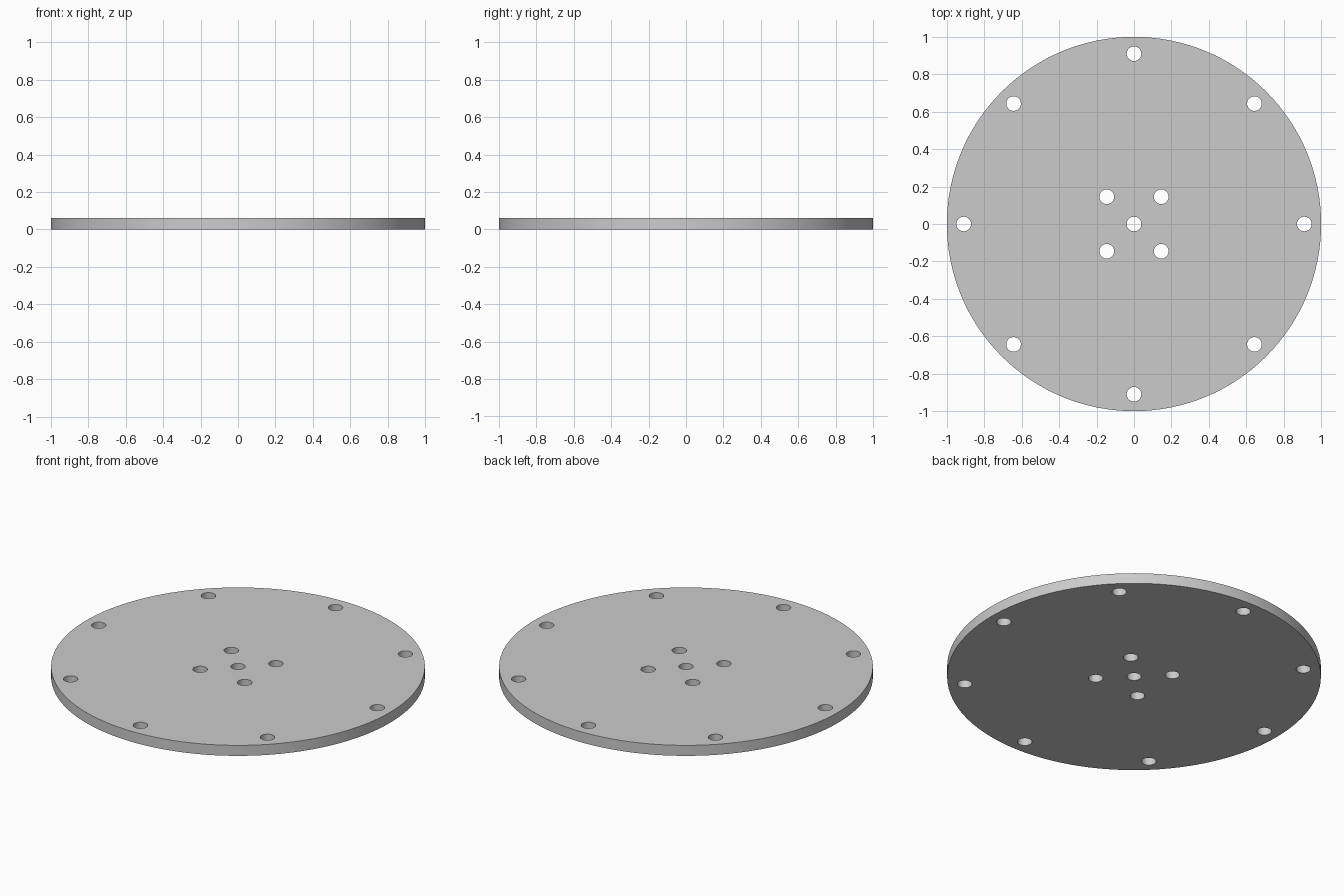
import bpy, bmesh
from math import sin, cos, pi, radians
from mathutils import Matrix

if "Cube" in bpy.data.objects:
    bpy.data.objects.remove(bpy.data.objects["Cube"])

THICK = 0.062
HOLE_R = 0.039


def add_cylinder(bm, x, y, radius, z0, z1, sides):
    bmesh.ops.create_cone(bm, cap_ends=True, segments=sides, radius1=radius, radius2=radius,
                          depth=z1 - z0, matrix=Matrix.Translation((x, y, (z0 + z1) / 2)))


def make_object(name, bm):
    mesh = bpy.data.meshes.new(name)
    bm.to_mesh(mesh)
    bm.free()
    obj = bpy.data.objects.new(name, mesh)
    bpy.context.collection.objects.link(obj)
    return obj


def ring(count, radius, start):
    return [(radius * cos(start + 2 * pi * i / count), radius * sin(start + 2 * pi * i / count))
            for i in range(count)]


# Round plate
bm = bmesh.new()
add_cylinder(bm, 0, 0, 1.0, 0, THICK, 128)
plate = make_object("round_plate", bm)

# Through holes: centre, inner square of four, outer ring of eight
bm = bmesh.new()
for x, y in [(0, 0)] + ring(4, 0.206, pi / 4) + ring(8, 0.91, 0):
    add_cylinder(bm, x, y, HOLE_R, -0.1, THICK + 0.1, 48)
cutter = make_object("hole_cutter", bm)
cutter.hide_render = True

cut = plate.modifiers.new("holes", 'BOOLEAN')
cut.operation = 'DIFFERENCE'
cut.solver = 'EXACT'
cut.object = cutter

bpy.context.view_layer.objects.active = plate
plate.select_set(True)
cutter.select_set(False)
bpy.ops.object.modifier_apply(modifier=cut.name)
bpy.data.objects.remove(cutter)

# Smooth walls, sharp rims
bpy.ops.object.shade_smooth_by_angle(angle=radians(30))
